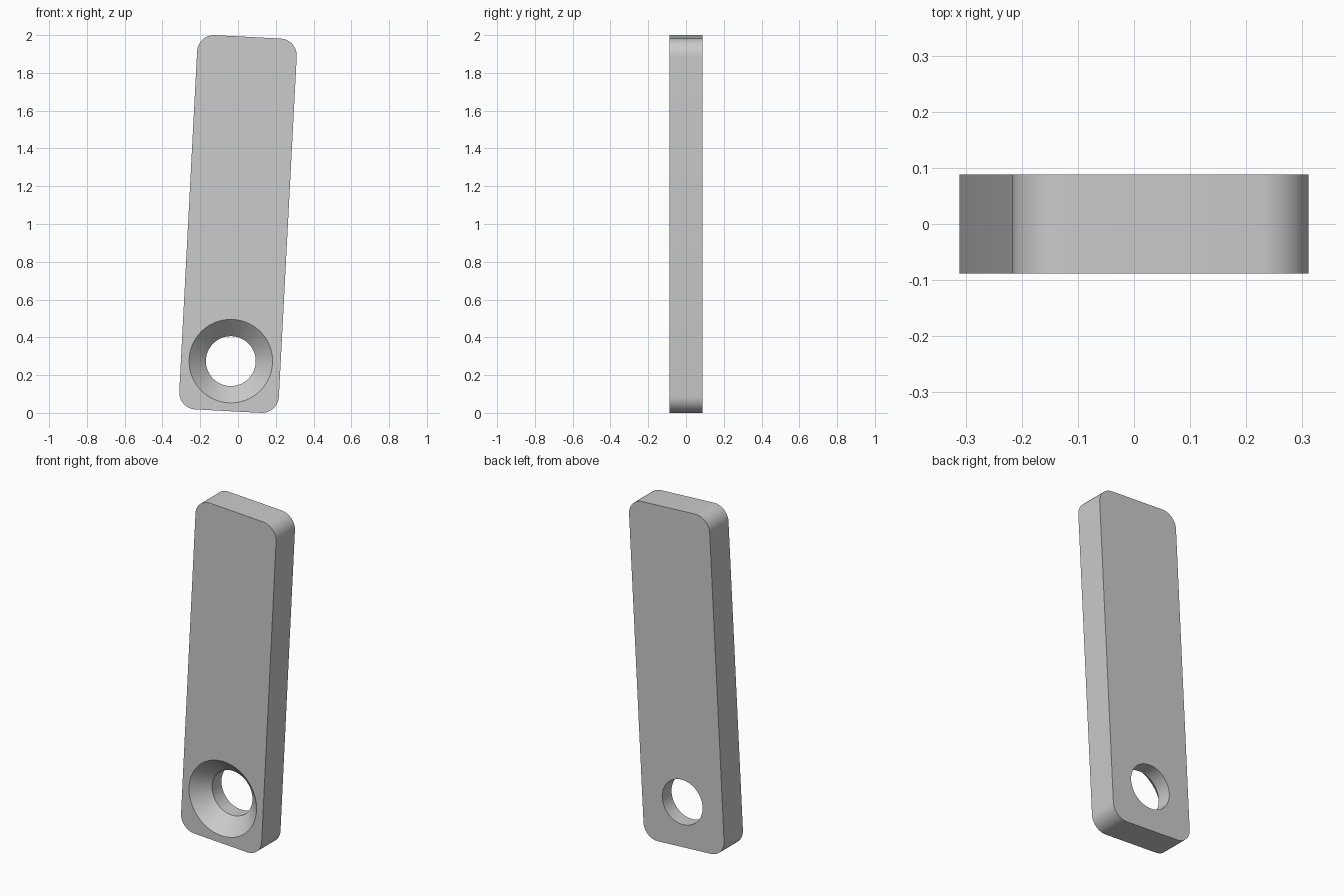
import bpy, bmesh
from math import cos, sin, tau, radians

cube = bpy.data.objects.get("Cube")
if cube:
    bpy.data.objects.remove(cube, do_unlink=True)

WIDTH, THICK, LENGTH, CORNER = 0.528, 0.176, 1.984, 0.09
HOLE_Z, BORE, SINK = -0.727, 0.132, 0.221
TILT = radians(3)

grey = bpy.data.materials.new("plain grey")
grey.use_nodes = True
colour = (0.6, 0.6, 0.6, 1)
grey.diffuse_color = colour
grey.node_tree.nodes["Principled BSDF"].inputs["Base Color"].default_value = colour


def make_object(name, bm):
    bmesh.ops.recalc_face_normals(bm, faces=bm.faces)
    mesh = bpy.data.meshes.new(name)
    bm.to_mesh(mesh)
    bm.free()
    mesh.materials.append(grey)
    obj = bpy.data.objects.new(name, mesh)
    bpy.context.collection.objects.link(obj)
    return obj


# Flat bar with its four corners rounded
bm = bmesh.new()
bmesh.ops.create_cube(bm, size=1)
bmesh.ops.scale(bm, vec=(WIDTH, THICK, LENGTH), verts=bm.verts)
corners = [e for e in bm.edges if abs(e.verts[0].co.y - e.verts[1].co.y) > THICK / 2]
bmesh.ops.bevel(bm, geom=corners, offset=CORNER, segments=12, profile=0.5, affect='EDGES')
plate = make_object("plate", bm)

# Lathed cutter: 45 degree countersink from the front, then a straight bore
bm = bmesh.new()
extra, sides = 0.02, 72
profile = [(SINK + extra, -THICK / 2 - extra),
           (BORE, -THICK / 2 + SINK - BORE),
           (BORE, THICK / 2 + extra)]
rings = [[bm.verts.new((r * cos(tau * i / sides), y, HOLE_Z + r * sin(tau * i / sides)))
          for i in range(sides)] for r, y in profile]
for a, b in zip(rings, rings[1:]):
    for i in range(sides):
        j = (i + 1) % sides
        bm.faces.new((a[i], a[j], b[j], b[i]))
bm.faces.new(rings[0])
bm.faces.new(rings[-1])
cutter = make_object("hole_cutter", bm)
cutter.hide_render = True

# Cut the hole, then drop the cutter
cut = plate.modifiers.new("screw hole", 'BOOLEAN')
cut.operation = 'DIFFERENCE'
cut.solver = 'EXACT'
cut.object = cutter
bpy.ops.object.select_all(action='DESELECT')
plate.select_set(True)
bpy.context.view_layer.objects.active = plate
bpy.ops.object.modifier_apply(modifier=cut.name)
bpy.data.objects.remove(cutter, do_unlink=True)
bpy.ops.object.shade_smooth_by_angle(angle=radians(30))

# Lean the plate sideways and stand it on the ground
plate.rotation_euler.y = TILT
plate.location.z = 1.0
